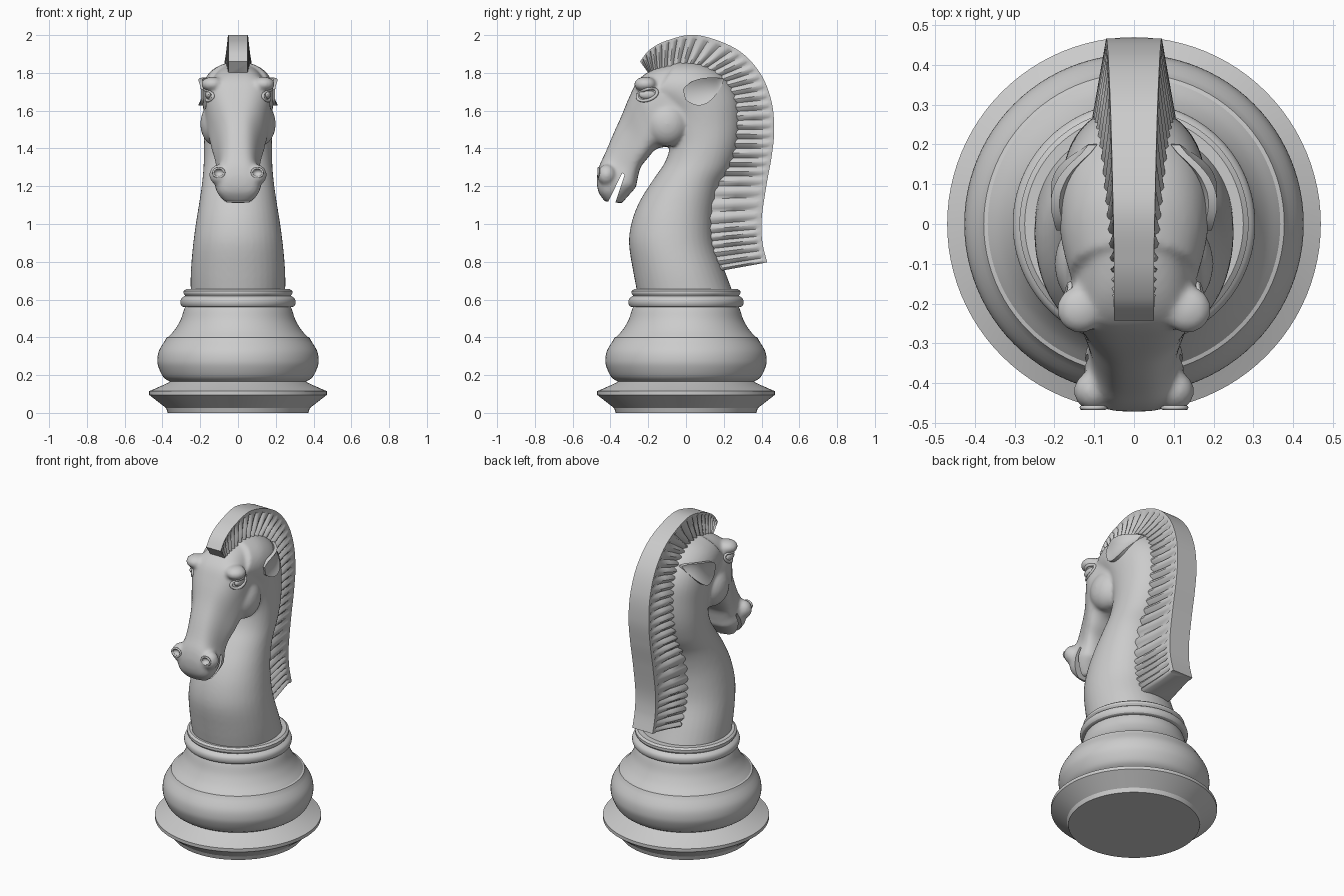
import bpy, bmesh, math
from mathutils import Vector, Matrix
from mathutils.bvhtree import BVHTree

if "Cube" in bpy.data.objects:
    bpy.data.objects.remove(bpy.data.objects["Cube"])

GREY = (0.6, 0.6, 0.6, 1)
mat = bpy.data.materials.new("plain grey")
mat.use_nodes = True
mat.diffuse_color = GREY
bsdf = next(n for n in mat.node_tree.nodes if n.type == 'BSDF_PRINCIPLED')
bsdf.inputs["Base Color"].default_value = GREY


def spline(rows, k):
    """Smoothly resample a list of tuples, k steps per span."""
    out = []
    for i in range(len(rows) - 1):
        p0, p1 = rows[max(i - 1, 0)], rows[i]
        p2, p3 = rows[i + 1], rows[min(i + 2, len(rows) - 1)]
        for j in range(k):
            t = j / k
            out.append(tuple(
                b + 0.5 * t * (c - a + t * (2 * a - 5 * b + 4 * c - d + t * (3 * (b - c) + d - a)))
                for a, b, c, d in zip(p0, p1, p2, p3)))
    return out + [rows[-1]]


def loft(bm, loops, caps=True):
    """Skin a list of closed loops of points."""
    rings = [[bm.verts.new(p) for p in loop] for loop in loops]
    n = len(rings[0])
    for a, b in zip(rings, rings[1:]):
        for i in range(n):
            bm.faces.new((a[i], a[(i + 1) % n], b[(i + 1) % n], b[i]))
    if caps:
        bm.faces.new(rings[0][::-1])
        bm.faces.new(rings[-1])


def ball(bm, centre, radii):
    bmesh.ops.create_uvsphere(bm, u_segments=24, v_segments=16, radius=1,
                              matrix=Matrix.Translation(centre) @ Matrix.Diagonal((*radii, 1)))


def finish(bm, name, angle=35):
    bmesh.ops.recalc_face_normals(bm, faces=bm.faces)
    me = bpy.data.meshes.new(name)
    bm.to_mesh(me)
    bm.free()
    ob = bpy.data.objects.new(name, me)
    bpy.context.collection.objects.link(ob)
    me.materials.append(mat)
    shade(ob, angle)
    return ob


def shade(ob, angle):
    bpy.ops.object.select_all(action='DESELECT')
    ob.select_set(True)
    bpy.context.view_layer.objects.active = ob
    bpy.ops.object.shade_smooth_by_angle(angle=math.radians(angle))


def bake(ob):
    """Apply the modifiers of an object."""
    dg = bpy.context.evaluated_depsgraph_get()
    me = bpy.data.meshes.new_from_object(ob.evaluated_get(dg))
    ob.modifiers.clear()
    ob.data = me
    me.materials.clear()
    me.materials.append(mat)


def sections(rows, power):
    """Cross-sections from front point, back point, front and back half width."""
    loops = []
    for fy, fz, by, bz, wf, wb in rows:
        loop = []
        for i in range(40):
            a = math.tau * i / 40
            c, s = [math.copysign(abs(v) ** (2 / power), v) for v in (math.cos(a), math.sin(a))]
            t = (s + 1) / 2
            loop.append((c * (wb + (wf - wb) * t), by + (fy - by) * t, bz + (fz - bz) * t))
        loops.append(loop)
    return loops


# turned base
bulge = spline([(.36, .165), (.395, .19), (.42, .24), (.427, .28), (.418, .33), (.385, .385)], 4)
cove = spline([(.368, .403), (.335, .44), (.305, .49), (.288, .54), (.28, .56)], 4)
bead = spline([(.28, .56), (.298, .565), (.305, .585), (.3, .605), (.28, .62)], 3)
profile = ([(.372, 0), (.38, .025), (.47, .095), (.47, .115), (.385, .152)] + bulge
           + [(.378, .4)] + cove + bead[1:] + [(.288, .632), (.288, .645), (.275, .655)])
bm = bmesh.new()
loft(bm, [[(r * math.cos(math.tau * i / 96), r * math.sin(math.tau * i / 96), z)
           for i in range(96)] for r, z in profile])
finish(bm, "turned_base", 25)

# neck and head, fused into one smooth body
neck = [(-.255, .62, .255, .62, .25, .25), (-.28, .75, .21, .74, .25, .25),
        (-.302, .9, .16, .88, .238, .238), (-.285, 1.02, .15, 1.0, .222, .222),
        (-.24, 1.13, .16, 1.1, .205, .205), (-.17, 1.24, .19, 1.2, .19, .19),
        (-.11, 1.33, .25, 1.3, .182, .182), (-.085, 1.42, .29, 1.42, .18, .18),
        (-.1, 1.5, .3, 1.55, .18, .18), (-.12, 1.56, .28, 1.68, .185, .185),
        (-.14, 1.6, .2, 1.79, .19, .19), (-.17, 1.62, .08, 1.85, .18, .18),
        (-.2, 1.62, -.05, 1.86, .16, .16)]
head = [(-.05, 1.85, .12, 1.5, .13, .17), (-.17, 1.82, -.02, 1.43, .15, .185),
        (-.25, 1.765, -.1, 1.41, .165, .18), (-.297, 1.68, -.16, 1.395, .13, .175),
        (-.343, 1.57, -.205, 1.345, .09, .165), (-.388, 1.47, -.24, 1.3, .08, .145),
        (-.428, 1.375, -.255, 1.245, .085, .13), (-.458, 1.31, -.262, 1.21, .105, .13),
        (-.472, 1.24, -.265, 1.195, .125, .125), (-.464, 1.17, -.3, 1.155, .115, .1),
        (-.43, 1.12, -.34, 1.11, .07, .07)]
bm = bmesh.new()
loft(bm, sections(spline(neck, 4), 2.1))
loft(bm, sections(spline(head, 4), 3))
for s in (1, -1):
    ball(bm, (s * .11, -.1, 1.53), (.09, .115, .12))     # cheek
    ball(bm, (s * .135, -.215, 1.74), (.06, .06, .04))   # brow
    ball(bm, (s * .1, -.42, 1.26), (.052, .05, .055))    # nostril flare
body = finish(bm, "horse_body")
mod = body.modifiers.new("fuse", 'REMESH')
mod.mode = 'VOXEL'
mod.voxel_size = .01
mod = body.modifiers.new("soften", 'SMOOTH')
mod.factor = .5
mod.iterations = 8
bake(body)

# mouth slot and nostril hollows
bm = bmesh.new()
slot = [(-.43, 1.08), (-.385, 1.08), (-.325, 1.26), (-.338, 1.27)]
loft(bm, [[(x, y, z) for y, z in slot] for x in (-.3, .3)])
for s in (1, -1):
    ball(bm, (s * .102, -.475, 1.272), (.027, .03, .022))
cutter = finish(bm, "mouth_cutter")
cutter.hide_render = True
mod = body.modifiers.new("carve", 'BOOLEAN')
mod.operation = 'DIFFERENCE'
mod.solver = 'EXACT'
mod.object = cutter
bake(body)
bpy.data.objects.remove(cutter)
shade(body, 40)

bm = bmesh.new()
bm.from_mesh(body.data)
tree = BVHTree.FromBMesh(bm)
bm.free()


def skin_x(y, z, fallback=.15):
    hit = tree.ray_cast(Vector((1, y, z)), Vector((-1, 0, 0)))[0]
    return hit.x if hit else fallback


# fluted mane: inner point, outer point, rim and root half width
mane = [(.2, .755, .43, .797, .07, .105), (.14, .87, .405, .9, .07, .105),
        (.12, 1.0, .4, 1.02, .07, .105), (.15, 1.2, .425, 1.2, .07, .105),
        (.23, 1.35, .452, 1.35, .07, .105), (.27, 1.5, .467, 1.5, .07, .105),
        (.26, 1.64, .45, 1.66, .067, .1), (.2, 1.75, .385, 1.81, .063, .09),
        (.1, 1.82, .26, 1.93, .058, .078), (0, 1.84, .06, 2.0, .053, .068),
        (-.1, 1.83, -.09, 1.975, .05, .06), (-.17, 1.81, -.19, 1.925, .05, .055),
        (-.2, 1.8, -.243, 1.86, .05, .05)]
bm = bmesh.new()
loops = []
for i, (iy, iz, oy, oz, rim, root) in enumerate(spline(mane, 12)):
    groove = (1, .35, 0, .2)[i % 4] if i < 144 else 0
    half = []
    for t, depth in ((-.4, 0), (0, .018), (.45, .022), (.85, .012), (.93, 0), (1, 0)):
        w = root + (rim - root) * max(t, 0) - groove * depth
        half.append((w if t >= 0 else .05, iy + (oy - iy) * t, iz + (oz - iz) * t))
    loops.append(half + [(-x, y, z) for x, y, z in reversed(half)])
loft(bm, loops)
finish(bm, "fluted_mane", 40)

for s, side in ((1, "left"), (-1, "right")):
    # cupped leaf-shaped ear
    bm = bmesh.new()
    loops = []
    for i in range(13):
        u = i / 12
        y, z = -.01 + .21 * u, 1.685 + .08 * u * u
        spread = .064 * math.sin(math.pi * min(1, .06 + .94 * u) ** .85) ** .8 + .003
        x0 = max(skin_x(y, z) + .004, .195 - .08 * u * u)
        edge = []
        for j in range(9):
            v = j / 4 - 1
            edge.append((x0 + .02 * v * v * math.sin(math.pi * u), y + .25 * spread * -v, z + spread * v))
        loops.append([(s * x, y, z) for x, y, z in edge]
                     + [(s * (x - .022), y, z) for x, y, z in reversed(edge)])
    loft(bm, loops)
    finish(bm, side + "_ear", 50)

    # eyeball
    ey, ez = -.205, 1.685
    bm = bmesh.new()
    ball(bm, (s * (skin_x(ey, ez) - .006), ey, ez), (.018, .045, .024))
    finish(bm, side + "_eye")

    # eyelid rim following the skin
    bm = bmesh.new()
    loops = []
    for i in range(33):
        a = math.tau * i / 32
        y = ey + .052 * math.cos(a)
        z = ez + .03 * math.sin(a) + .012 * math.cos(a)
        x = skin_x(y, z)
        out = Vector((0, math.cos(a), math.sin(a)))
        loops.append([(s * (x + .009 * math.sin(b)), y + .009 * math.cos(b) * out.y,
                       z + .009 * math.cos(b) * out.z)
                      for b in (math.tau * k / 8 for k in range(8))])
    loft(bm, loops, caps=False)
    finish(bm, side + "_eyelid", 60)

    # nostril rim
    bm = bmesh.new()
    loops = []
    for i in range(25):
        a = math.tau * i / 24
        loops.append([(s * (.102 + (.029 + .006 * math.cos(b)) * math.cos(a)), -.462 + .006 * math.sin(b),
                       1.272 + (.024 + .006 * math.cos(b)) * math.sin(a))
                      for b in (math.tau * k / 8 for k in range(8))])
    loft(bm, loops, caps=False)
    finish(bm, side + "_nostril_rim", 60)
